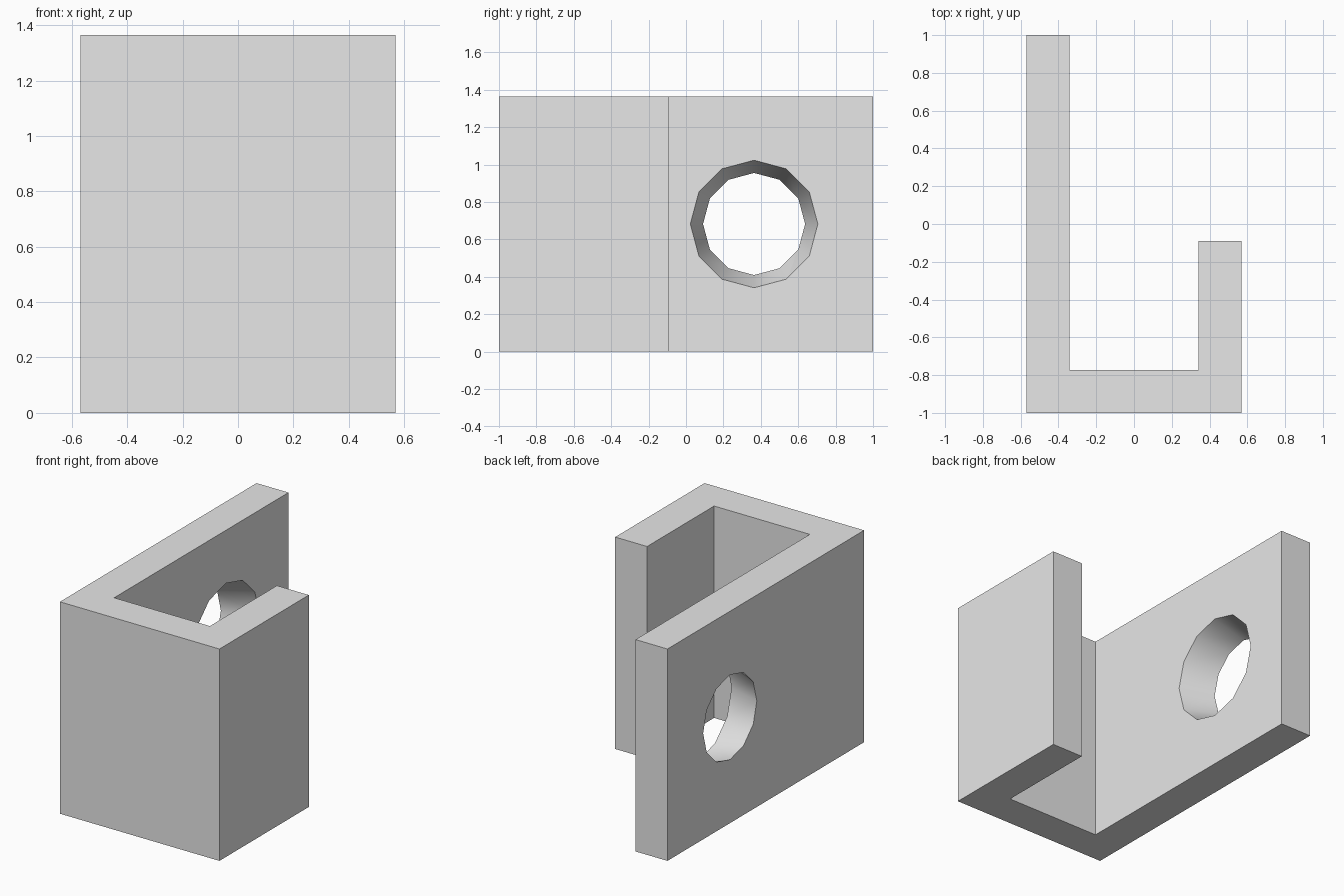
import bpy, bmesh, math

if "Cube" in bpy.data.objects:
    bpy.data.objects.remove(bpy.data.objects["Cube"])

# Main dimensions
HALF_W = 0.568
WALL = 0.227
HEIGHT = 1.364
HOOK_END = -0.091
HOLE_Y, HOLE_Z = 0.364, HEIGHT / 2

grey = bpy.data.materials.new("light_grey")
grey.diffuse_color = (0.8, 0.8, 0.8, 1)
grey.use_nodes = True
grey.node_tree.nodes["Principled BSDF"].inputs["Base Color"].default_value = grey.diffuse_color

# Hook bracket: J-shaped profile extruded upwards
inner = HALF_W - WALL
profile = [(-HALF_W, -1), (HALF_W, -1), (HALF_W, HOOK_END), (inner, HOOK_END),
           (inner, -1 + WALL), (-inner, -1 + WALL), (-inner, 1), (-HALF_W, 1)]
bm = bmesh.new()
base = bm.faces.new([bm.verts.new((x, y, 0)) for x, y in profile])
top = bmesh.ops.extrude_face_region(bm, geom=[base])["geom"]
bmesh.ops.translate(bm, vec=(0, 0, HEIGHT),
                    verts=[v for v in top if isinstance(v, bmesh.types.BMVert)])
bmesh.ops.recalc_face_normals(bm, faces=bm.faces)
mesh = bpy.data.meshes.new("hook_bracket")
bm.to_mesh(mesh)
bm.free()
mesh.materials.append(grey)
bracket = bpy.data.objects.new("hook_bracket", mesh)
bpy.context.collection.objects.link(bracket)

# Tapered screw hole through the long wall, wider on the inside
r_out, r_in, extra = 0.273, 0.341, 0.05
grow = (r_in - r_out) / WALL * extra
bpy.ops.mesh.primitive_cone_add(
    vertices=12, radius1=r_out - grow, radius2=r_in + grow, depth=WALL + 2 * extra,
    location=(-HALF_W + WALL / 2, HOLE_Y, HOLE_Z), rotation=(0, math.pi / 2, 0))
cutter = bpy.context.object
cutter.name = "screw_hole_cutter"
cutter.data.materials.append(grey)

bpy.ops.object.select_all(action='DESELECT')
bracket.select_set(True)
bpy.context.view_layer.objects.active = bracket
cut = bracket.modifiers.new("screw_hole", 'BOOLEAN')
cut.operation = 'DIFFERENCE'
cut.solver = 'EXACT'
cut.object = cutter
bpy.ops.object.modifier_apply(modifier=cut.name)
bpy.data.objects.remove(cutter, do_unlink=True)

# Smooth hole wall, sharp bracket edges
bpy.ops.object.shade_smooth_by_angle(angle=math.radians(40))
